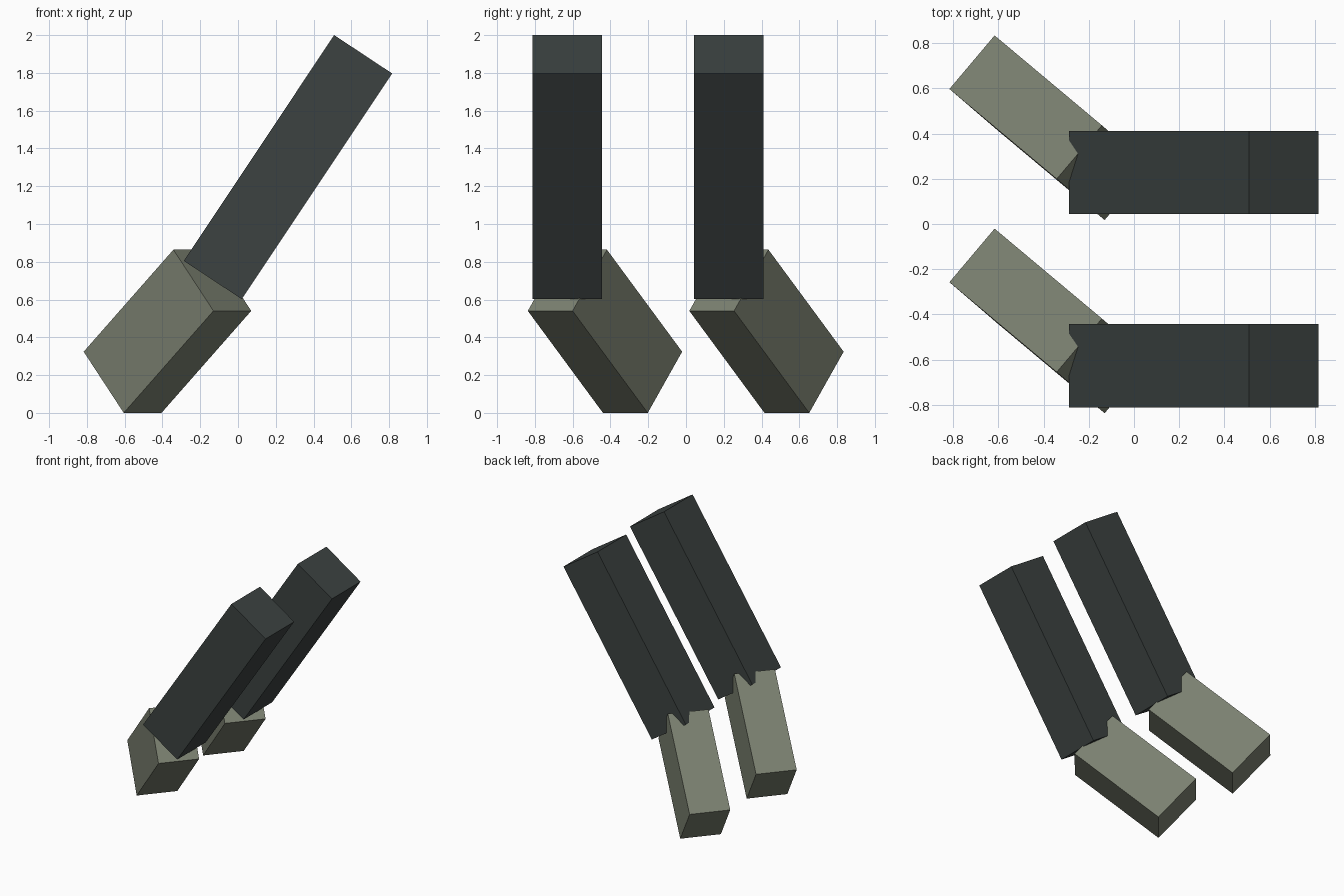
import bpy
from mathutils import Matrix, Vector

if "Cube" in bpy.data.objects:
    bpy.data.objects.remove(bpy.data.objects["Cube"])


def material(name, color):
    m = bpy.data.materials.new(name)
    m.diffuse_color = (*color, 1)
    m.use_nodes = True
    m.node_tree.nodes["Principled BSDF"].inputs["Base Color"].default_value = m.diffuse_color
    return m


dark = material("dark_grey", (0.045, 0.055, 0.053))
green = material("grey_green", (0.20, 0.22, 0.165))


def box(name, corner, edges, mat):
    """Box spanned by three edge vectors starting at one corner."""
    u, v, w = (Vector(e) for e in edges)
    bpy.ops.mesh.primitive_cube_add(size=1)
    ob = bpy.context.object
    ob.name = name
    m = Matrix((u, v, w)).transposed().to_4x4()
    m.translation = Vector(corner) + (u + v + w) / 2
    ob.data.transform(m)
    if m.determinant() < 0:  # keep faces pointing outwards
        ob.data.flip_normals()
    ob.data.materials.append(mat)
    return ob


# Two identical limbs side by side along y
for side, y in (("front", -0.4275), ("back", 0.4275)):
    # Upper limb: square beam leaning towards +x
    box(side + "_upper_limb", (0.02, y - 0.384, 0.602),
        ((-0.307, 0, 0.203), (0, 0.368, 0), (0.796, 0, 1.195)), dark)
    # Lower limb: flatter block turned outwards, resting on one edge
    box(side + "_lower_limb", (-0.605, y - 0.012, 0),
        ((-0.212, 0.182, 0.324), (0.2, 0.237, 0), (0.475, -0.398, 0.54)), green)
